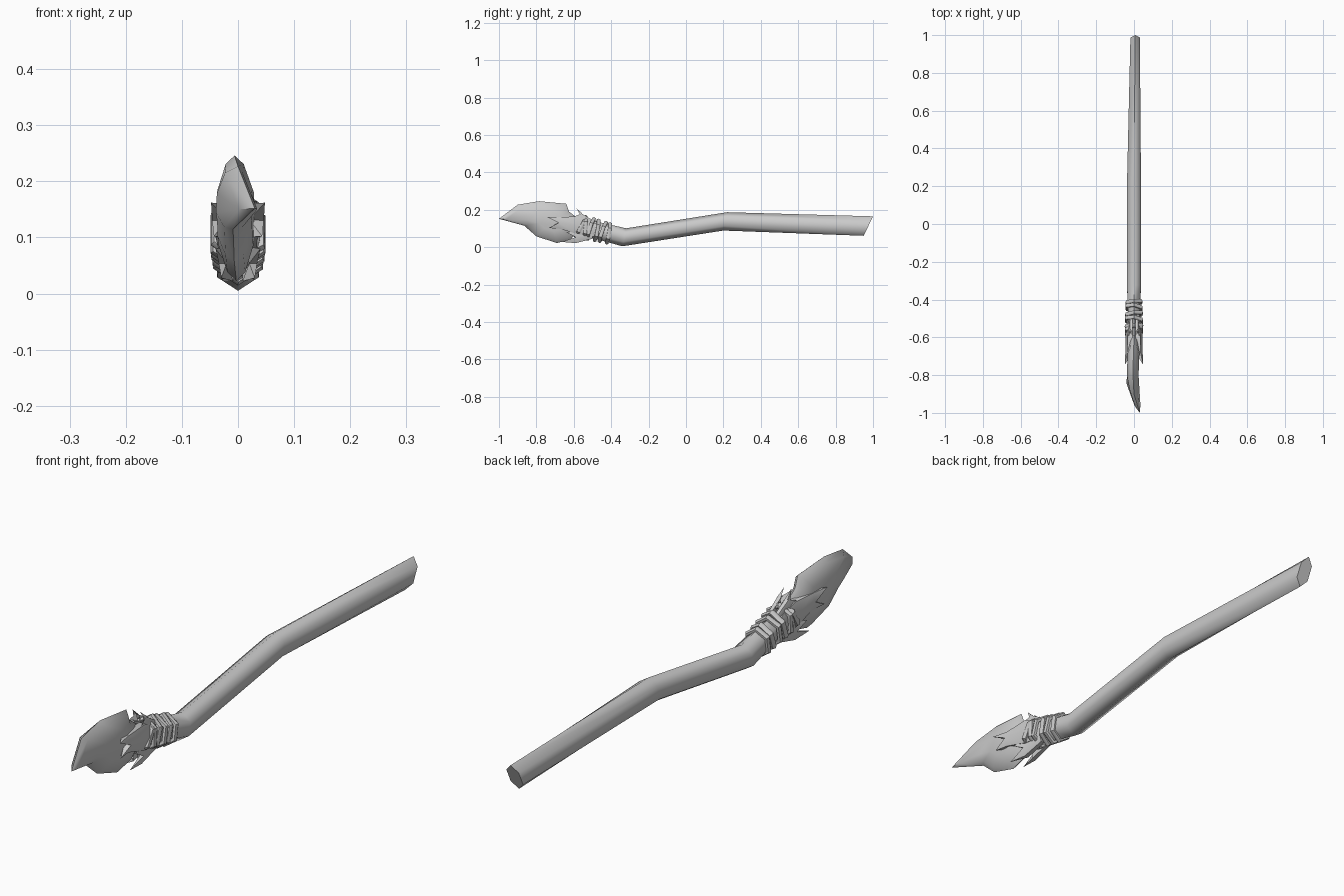
import bpy, bmesh, math
from mathutils import Vector, Matrix

cube = bpy.data.objects.get("Cube")
if cube:
    bpy.data.objects.remove(cube)

grey = bpy.data.materials.new("plain grey")
grey.use_nodes = True
grey.diffuse_color = (0.6, 0.6, 0.6, 1)
grey.node_tree.nodes["Principled BSDF"].inputs["Base Color"].default_value = (0.6, 0.6, 0.6, 1)


def finish(name, bm, angle):
    bmesh.ops.recalc_face_normals(bm, faces=bm.faces)
    mesh = bpy.data.meshes.new(name)
    bm.to_mesh(mesh)
    bm.free()
    mesh.materials.append(grey)
    ob = bpy.data.objects.new(name, mesh)
    bpy.context.collection.objects.link(ob)
    bpy.ops.object.select_all(action='DESELECT')
    ob.select_set(True)
    bpy.context.view_layer.objects.active = ob
    bpy.ops.object.shade_smooth_by_angle(angle=math.radians(angle))
    return ob


def bridge(bm, rings):
    for a, b in zip(rings, rings[1:]):
        for i in range(len(a)):
            j = (i + 1) % len(a)
            bm.faces.new((a[i], a[j], b[j], b[i]))


def loft(name, stations, angle):
    """Six-sided tube; each station is (x, y, z, half width, half height, slant)."""
    bm = bmesh.new()
    rings = []
    for x, y, z, w, h, slant in stations:
        ring = []
        for i in range(6):
            c, s = math.cos(i * math.pi / 3), math.sin(i * math.pi / 3)
            ring.append(bm.verts.new((x + w * s * 1.155, y + slant * c, z + h * c)))
        rings.append(ring)
    bridge(bm, rings)
    bm.faces.new(rings[0])
    bm.faces.new(rings[-1])
    return finish(name, bm, angle)


# Crooked shaft with a slanted butt
loft("shaft", [(0, -0.60, 0.122, 0.026, 0.040, 0.01),
               (0, -0.45, 0.083, 0.032, 0.045, 0.01),
               (0, -0.33, 0.053, 0.037, 0.048, 0.01),
               (0, 0.21, 0.138, 0.037, 0.049, 0.01),
               (0.006, 0.975, 0.113, 0.025, 0.052, 0.025)], 65)

# Leaf-shaped stone blade: sharp rim, raised faces, tip bent to one side
outline = [(-1.0, 0.152), (-0.90, 0.227), (-0.785, 0.246), (-0.64, 0.232), (-0.625, 0.19),
           (-0.56, 0.14), (-0.57, 0.09), (-0.62, 0.04), (-0.69, 0.022), (-0.80, 0.058),
           (-0.865, 0.115)]


def bend(y):
    return 0.03 - 0.3 * (y + 1) if y < -0.87 else -0.009 * min(1, (-0.6 - y) / 0.27)


bm = bmesh.new()
middle = Vector((-0.72, 0.138))
rim = [bm.verts.new((bend(y), y, z)) for y, z in outline]
for side in (-1, 1):
    rings = [rim]
    for scale, thick in ((0.86, 0.016), (0.45, 0.031)):
        ring = []
        for p in outline:
            y, z = middle + (Vector(p) - middle) * scale
            ring.append(bm.verts.new((bend(y) + side * thick, y, z)))
        rings.append(ring)
    bridge(bm, rings)
    bm.faces.new(rings[-1])
finish("blade", bm, 50)


# Split wood gripping the blade
def splinter(name, sections, tips, side):
    """Wedge with a forked end, laid over one side of the blade; sections are (y, low z, high z, x)."""
    bm = bmesh.new()
    rings = []
    for y, low, high, x in sections:
        mid = (low + high) / 2
        rings.append([bm.verts.new((side * px, y, pz)) for px, pz in
                      ((0.008, low), (x * 0.75, low), (x, mid), (x * 0.75, high), (0.008, high))])
    bridge(bm, rings)
    bm.faces.new(rings[0])
    end = rings[-1]
    points = [bm.verts.new((side * x, y, z)) for x, y, z in tips]
    notch = bm.verts.new((side * 0.02, sections[-1][0], (tips[0][2] + tips[1][2]) / 2))
    for (a, b, c), tip in zip((end[0:3], end[2:5]), points):
        for p, q in ((a, b), (b, c), (c, notch), (notch, a)):
            if p is not q:
                bm.faces.new((p, q, tip))
    finish(name, bm, 40)


for side, label in ((-1, "right"), (1, "left")):
    splinter(label + "_cheek", [(-0.48, 0.055, 0.125, 0.034), (-0.58, 0.07, 0.165, 0.044),
                               (-0.68, 0.10, 0.16, 0.046)],
             [(0.043, -0.735, 0.102), (0.048, -0.745, 0.162)], side)
    splinter(label + "_lower_prong", [(-0.50, 0.045, 0.085, 0.030), (-0.59, 0.022, 0.085, 0.034)],
             [(0.030, -0.665, 0.028), (0.040, -0.64, 0.08)], side)
    splinter(label + "_upper_prong", [(-0.50, 0.10, 0.145, 0.026), (-0.555, 0.13, 0.178, 0.030)],
             [(0.034, -0.62, 0.155), (0.014, -0.585, 0.207)], side)

# Cord wraps, each a six-sided hoop with its own lean
axis_tilt = Matrix.Rotation(math.radians(-14), 3, 'X')
for n, (y, lean, yaw, size) in enumerate([(-0.415, 4, 5, 1.0), (-0.445, -5, -6, 1.03), (-0.478, 3, 7, 1.06),
                                           (-0.51, -4, -6, 1.1), (-0.54, 10, 4, 1.12), (-0.565, -16, 8, 1.1)]):
    centre = Vector((0, y, 0.053 - (y + 0.33) * 0.25))
    turn = axis_tilt @ Matrix.Rotation(math.radians(lean), 3, 'X') @ Matrix.Rotation(math.radians(yaw), 3, 'Z')
    bm = bmesh.new()
    rings = []
    for i in range(7):
        a = i * math.pi / 3
        ring = []
        for k in range(6):
            b = k * math.pi / 3
            r = 0.010 * math.cos(b)
            p = Vector(((0.042 * size + r) * math.sin(a), 0.011 * math.sin(b),
                        (0.051 * size + r) * math.cos(a)))
            ring.append(bm.verts.new(centre + turn @ p))
        rings.append(ring)
    bridge(bm, rings)
    bmesh.ops.remove_doubles(bm, verts=bm.verts, dist=0.0005)
    finish("cord_wrap_%d" % (n + 1), bm, 50)
